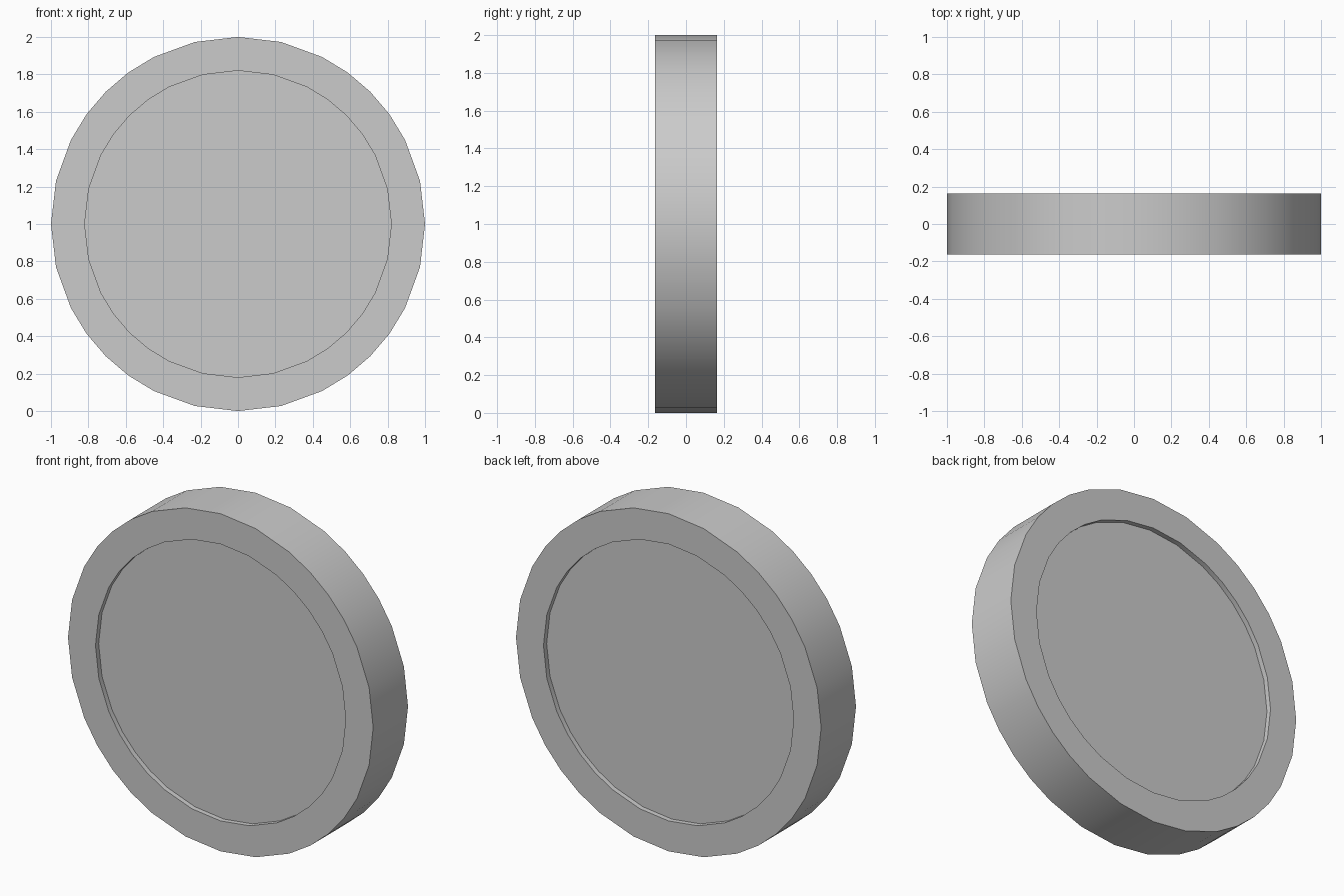
import bpy, bmesh, math

if "Cube" in bpy.data.objects:
    bpy.data.objects.remove(bpy.data.objects["Cube"])

# Corner angles of one quarter of the disc outline (unevenly spaced facets)
QUARTER = [0, 13.3, 26.7, 36, 45, 54, 63.3, 76.7]
ANGLES = [math.radians(q * 90 + a) for q in range(4) for a in QUARTER]
R_OUT, R_IN, HALF, DEPTH = 1.0, 0.82, 0.163, 0.03

bm = bmesh.new()


def ring(radius, y):
    return [bm.verts.new((radius * math.sin(a), y, 1 + radius * math.cos(a)))
            for a in ANGLES]


# Profile from the front recess floor, over the rim, to the back recess floor
profile = [(R_IN, -HALF + DEPTH), (R_IN, -HALF), (R_OUT, -HALF),
           (R_OUT, HALF), (R_IN, HALF), (R_IN, HALF - DEPTH)]
rings = [ring(r, y) for r, y in profile]
n = len(ANGLES)
for a, b in zip(rings, rings[1:]):
    for i in range(n):
        j = (i + 1) % n
        bm.faces.new((a[i], a[j], b[j], b[i]))

# Recessed flat faces
bm.faces.new(rings[0])
bm.faces.new(rings[-1])
bmesh.ops.recalc_face_normals(bm, faces=bm.faces)

mesh = bpy.data.meshes.new("rimmed_disc")
bm.to_mesh(mesh)
bm.free()
disc = bpy.data.objects.new("rimmed_disc", mesh)
bpy.context.collection.objects.link(disc)

# Smooth round walls, crisp rim edges
bpy.context.view_layer.objects.active = disc
disc.select_set(True)
bpy.ops.object.shade_smooth_by_angle(angle=math.radians(30))
